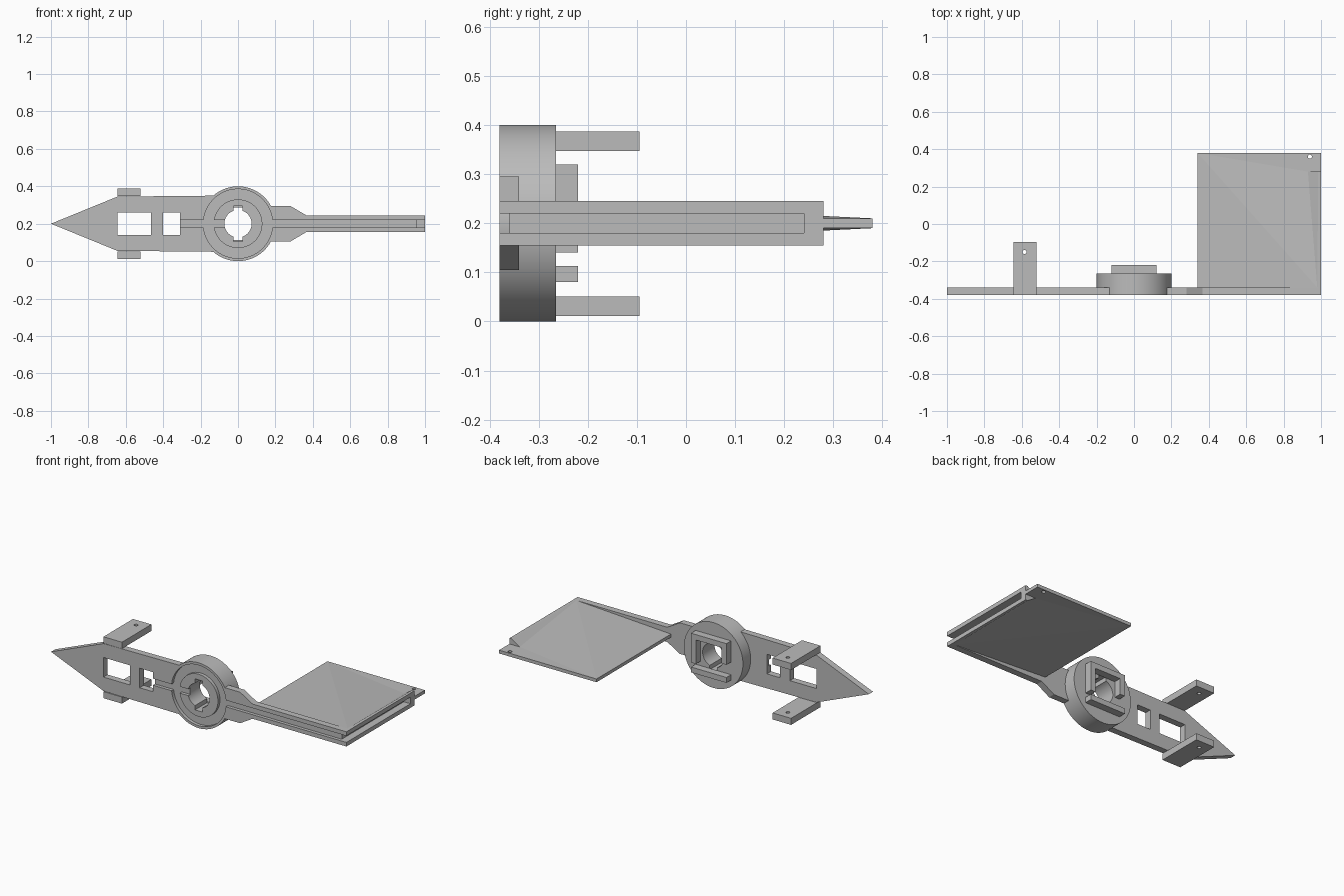
import bpy, bmesh
from math import cos, sin, pi
from mathutils import Vector

cube = bpy.data.objects.get("Cube")
if cube:
    bpy.data.objects.remove(cube, do_unlink=True)

grey = bpy.data.materials.new("plain grey")
grey.use_nodes = True
grey.diffuse_color = (0.5, 0.5, 0.5, 1)
grey.node_tree.nodes["Principled BSDF"].inputs["Base Color"].default_value = (0.5, 0.5, 0.5, 1)

FRONT, PLATE_BACK, HUB_BACK, MID = -0.38, -0.34, -0.265, 0.2


def finish(name, bm):
    bmesh.ops.recalc_face_normals(bm, faces=bm.faces[:])
    mesh = bpy.data.meshes.new(name)
    bm.to_mesh(mesh)
    bm.free()
    mesh.materials.append(grey)
    obj = bpy.data.objects.new(name, mesh)
    bpy.context.collection.objects.link(obj)
    return obj


def box(name, x, y, z):
    bm = bmesh.new()
    bmesh.ops.create_cube(bm, size=1)
    for v in bm.verts:
        v.co = [(a + b) / 2 + c * (b - a) for (a, b), c in zip((x, y, z), v.co)]
    return finish(name, bm)


def prism(name, points, y0, y1):
    """Extrude an x-z outline along y."""
    bm = bmesh.new()
    face = bm.faces.new([bm.verts.new((x, y0, z)) for x, z in points])
    new = bmesh.ops.extrude_face_region(bm, geom=[face])["geom"]
    bmesh.ops.translate(bm, vec=(0, y1 - y0, 0),
                        verts=[g for g in new if isinstance(g, bmesh.types.BMVert)])
    return finish(name, bm)


def lathe(name, profile, steps=96):
    """Turn a closed (radius, y) profile round the hub axis."""
    bm = bmesh.new()
    rings = [[bm.verts.new((r * cos(2 * pi * i / steps), y, MID + r * sin(2 * pi * i / steps)))
              for r, y in profile] for i in range(steps)]
    n = len(profile)
    for i in range(steps):
        a, b = rings[i], rings[(i + 1) % steps]
        for j in range(n):
            k = (j + 1) % n
            bm.faces.new((a[j], a[k], b[k], b[j]))
    return finish(name, bm)


def hull(name, points):
    """Convex solid from (x, y, half height), mirrored about the mid plane."""
    bm = bmesh.new()
    verts = [bm.verts.new((x, y, MID + s * h)) for x, y, h in points for s in (-1, 1)]
    bmesh.ops.convex_hull(bm, input=verts)
    return finish(name, bm)


def pin(x, y):
    """Vertical cutter for a screw hole."""
    bm = bmesh.new()
    bmesh.ops.create_cone(bm, cap_ends=True, segments=20, radius1=0.011, radius2=0.011, depth=1)
    bmesh.ops.translate(bm, vec=(x, y, MID), verts=bm.verts[:])
    return finish("pin_cutter", bm)


def cut(obj, cutters):
    for c in cutters:
        c.hide_render = True
        mod = obj.modifiers.new("cut", "BOOLEAN")
        mod.operation, mod.solver, mod.object = "DIFFERENCE", "EXACT", c
    bpy.context.view_layer.update()
    deps = bpy.context.evaluated_depsgraph_get()
    mesh = bpy.data.meshes.new_from_object(obj.evaluated_get(deps))
    obj.modifiers.clear()
    obj.data = mesh


# Shared cutters: wire grooves, end channel, windows and hub clearance
left_groove = box("left_groove_cutter", (-0.33, -0.06), (-0.4, -0.36), (0.18, 0.22))
right_groove = box("right_groove_cutter", (0.17, 1.1), (-0.4, -0.36), (0.18, 0.22))
end_channel = box("end_channel_cutter", (0.955, 1.1), (-0.4, 0.24), (0.18, 0.22))
windows = [box("window_cutter", x, (-0.5, -0.3), (0.14, 0.26))
           for x in ((-0.645, -0.465), (-0.4, -0.31))]
clearance = prism("clearance_cutter",
                  [(0.194 * cos(pi * i / 48), MID + 0.194 * sin(pi * i / 48)) for i in range(96)],
                  -0.5, -0.3)
notch = box("notch_cutter", (-0.025, 0.025), (-0.5, -0.2), (0.105, 0.295))
wing_pin, tab_pin = pin(0.94, 0.36), pin(-0.585, -0.15)

# Arrow-shaped base plate with the narrow arm
half = [(-0.645, 0.145), (-0.13, 0.15), (0.1, 0.15), (0.16, 0.095),
        (0.28, 0.095), (0.365, 0.045), (1, 0.045)]
outline = [(-1, MID)] + [(x, MID + h) for x, h in half] + [(x, MID - h) for x, h in reversed(half)]
base = prism("base_plate", outline, FRONT, PLATE_BACK)
cut(base, windows + [clearance, left_groove, right_groove, end_channel])

# Turned hub with a ring groove
hub = lathe("hub", [(0.073, FRONT), (0.13, FRONT), (0.13, -0.36), (0.185, -0.36),
                    (0.185, FRONT), (0.2, FRONT), (0.2, HUB_BACK), (0.073, HUB_BACK)])
cut(hub, [notch, left_groove, right_groove])
bpy.ops.object.select_all(action="DESELECT")
hub.select_set(True)
bpy.context.view_layer.objects.active = hub
bpy.ops.object.shade_smooth_by_angle(angle=0.5)

# Square socket frame behind the hub, with side gaps
OUT, IN = 0.12, 0.087
for name, x, z in (("frame_top", (-OUT, OUT), (MID + IN, MID + OUT)),
                   ("frame_bottom", (-OUT, OUT), (MID - OUT, MID - IN)),
                   ("frame_left", (IN, OUT), (0.14, MID + IN)),
                   ("frame_right", (-OUT, -IN), (0.19, MID + IN))):
    box(name, x, (HUB_BACK, -0.22), z)

# Mounting tabs above and below the plate
for name, z in (("upper_tab", (0.347, 0.387)), ("lower_tab", (0.011, 0.051))):
    cut(box(name, (-0.645, -0.52), (FRONT, -0.095), z), [tab_pin])

# Wing: thin sheet, swelling body and thick end rib
THIN, THICK = 0.01, 0.045
sheet = box("wing_sheet", (0.34, 1), (PLATE_BACK, 0.38), (MID - THIN, MID + THIN))
cut(sheet, [wing_pin, end_channel])
body = hull("wing_body", [(0.34, PLATE_BACK, THIN), (0.34, 0.38, THIN), (0.93, 0.28, THIN),
                          (0.98, PLATE_BACK, THICK)])
cut(body, [end_channel])
rib = hull("wing_end_rib", [(0.93, 0.28, THIN), (0.98, PLATE_BACK, THICK), (1, PLATE_BACK, THICK),
                            (0.985, 0.28, THICK), (1, 0.28, THICK)])
cut(rib, [end_channel])

# Remove the spent cutters
for obj in [o for o in bpy.data.objects if "_cutter" in o.name]:
    bpy.data.objects.remove(obj, do_unlink=True)
